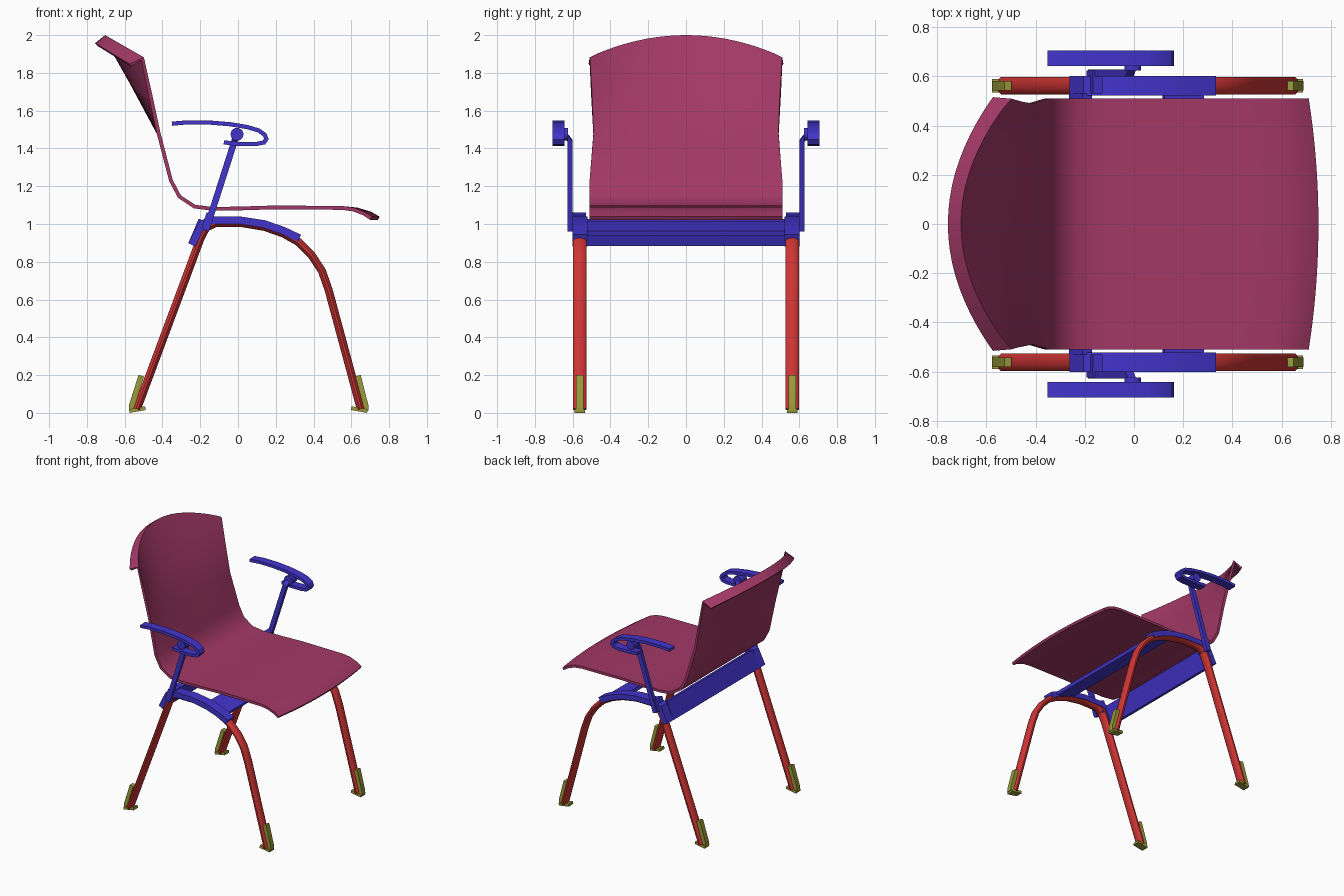
import bpy, bmesh, math
from mathutils import Vector

cube = bpy.data.objects.get("Cube")
if cube:
    bpy.data.objects.remove(cube, do_unlink=True)


def material(name, rgb):
    m = bpy.data.materials.new(name)
    m.use_nodes = True
    m.diffuse_color = (*rgb, 1)
    m.node_tree.nodes["Principled BSDF"].inputs["Base Color"].default_value = (*rgb, 1)
    return m


PLUM = material("plum", (0.36, 0.04, 0.13))
RED = material("red", (0.62, 0.035, 0.035))
BLUE = material("blue", (0.055, 0.035, 0.6))
OLIVE = material("olive", (0.33, 0.33, 0.045))


def finish(name, bm, mat, mirror=False, thickness=0):
    bmesh.ops.recalc_face_normals(bm, faces=bm.faces)
    me = bpy.data.meshes.new(name)
    bm.to_mesh(me)
    bm.free()
    me.materials.append(mat)
    ob = bpy.data.objects.new(name, me)
    bpy.context.collection.objects.link(ob)
    bpy.ops.object.select_all(action="DESELECT")
    ob.select_set(True)
    bpy.context.view_layer.objects.active = ob
    if thickness:
        mod = ob.modifiers.new("Thickness", "SOLIDIFY")
        mod.thickness, mod.offset = thickness, 0
        bpy.ops.object.modifier_apply(modifier=mod.name)
    bpy.ops.object.shade_smooth_by_angle(angle=math.radians(32))
    if mirror:
        mod = ob.modifiers.new("Mirror", "MIRROR")
        mod.use_axis = (False, True, False)
    return ob


def rect(t, y0, y1):
    return [(-t / 2, y0), (t / 2, y0), (t / 2, y1), (-t / 2, y1)]


def oval(t, w, y, sides=12):
    angles = [math.tau * (i + 0.5) / sides for i in range(sides)]
    return [(t / 2 * math.cos(a), y + w / 2 * math.sin(a)) for a in angles]


def sweep(name, path, section, mat, mirror=True):
    """Sweep a (normal, y) section along (x, z[, y shift]) points."""
    bm = bmesh.new()
    pts = [Vector((p[0], p[1])) for p in path]
    rings = []
    for i, p in enumerate(pts):
        before = (p - pts[i - 1]).normalized() if i else None
        after = (pts[i + 1] - p).normalized() if i < len(pts) - 1 else None
        tangent = ((before or after) + (after or before)).normalized()
        scale = 1 / max(0.5, tangent.dot(before or after))
        nx, nz = -tangent.y * scale, tangent.x * scale
        shift = path[i][2] if len(path[i]) > 2 else 0
        rings.append([bm.verts.new((p.x + nx * a, y + shift, p.y + nz * a)) for a, y in section])
    n = len(section)
    for r, s in zip(rings, rings[1:]):
        for k in range(n):
            bm.faces.new((r[k], r[(k + 1) % n], s[(k + 1) % n], s[k]))
    bm.faces.new(rings[0])
    bm.faces.new(rings[-1])
    return finish(name, bm, mat, mirror)


# Seat shell: middle x, z, edge offset in x, z, half width
rows = [
    (0.745, 1.03, -0.04, 0, 0.51), (0.7, 1.056, -0.035, 0, 0.51),
    (0.63, 1.077, -0.02, 0, 0.51), (0.55, 1.085, 0, 0, 0.51),
    (0.2, 1.088, 0, 0, 0.51), (0, 1.082, 0, 0, 0.51),
    (-0.13, 1.08, 0, 0, 0.51), (-0.23, 1.092, 0, 0, 0.51),
    (-0.31, 1.145, 0, 0, 0.51), (-0.355, 1.23, 0, 0, 0.51),
    (-0.42, 1.48, 0, 0, 0.49), (-0.565, 1.75, 0.1, -0.06, 0.5),
    (-0.705, 1.99, 0.2, -0.115, 0.51), (-0.75, 1.95, 0.18, -0.11, 0.51),
]
COLS = 20
bm = bmesh.new()
grid = []
for x, z, dx, dz, half in rows:
    ts = [2 * i / COLS - 1 for i in range(COLS + 1)]
    grid.append([bm.verts.new((x + dx * t * t, half * t, z + dz * t * t)) for t in ts])
for a, b in zip(grid, grid[1:]):
    for i in range(COLS):
        bm.faces.new((a[i], a[i + 1], b[i + 1], b[i]))
finish("seat_shell", bm, PLUM, thickness=0.02)

# Bent leg tubes
sweep("leg_frame", [(-0.535, 0.02), (-0.2, 0.92), (-0.17, 0.98), (-0.12, 1.005), (0.02, 1.005),
                    (0.14, 0.985), (0.24, 0.95), (0.32, 0.905), (0.39, 0.835), (0.445, 0.75),
                    (0.48, 0.65), (0.65, 0.02)], oval(0.044, 0.075, 0.5625), RED)

# Sleeves over the tubes and the two crossbars
sweep("frame_sleeve", [(-0.245, 0.89), (-0.19, 1.0), (-0.14, 1.02), (0.01, 1.02), (0.14, 1.0),
                       (0.24, 0.965), (0.325, 0.925)], rect(0.04, 0.522, 0.602), BLUE)
sweep("rear_crossbar", [(-0.245, 0.89), (-0.19, 1.02)], rect(0.04, -0.53, 0.53), BLUE, False)
sweep("front_crossbar", [(0.12, 1.0), (0.28, 0.95)], rect(0.025, -0.53, 0.53), BLUE, False)

# Arm supports
sweep("arm_bracket", [(-0.175, 0.97), (-0.147, 1.055)], rect(0.04, 0.53, 0.625), BLUE)
sweep("arm_post", [(-0.17, 0.965), (-0.018, 1.44), (-0.005, 1.485, 0.035)],
      rect(0.034, 0.6, 0.628), BLUE)

# Arm pivot
bm = bmesh.new()
bmesh.ops.create_cone(bm, cap_ends=True, segments=20, radius1=0.034, radius2=0.034, depth=0.07)
for v in bm.verts:
    v.co = (v.co.x - 0.005, v.co.z + 0.66, v.co.y + 1.475)
finish("arm_pivot", bm, BLUE, True)

# Curled arm pad
sweep("arm_pad", [(-0.35, 1.531), (-0.27, 1.538), (-0.15, 1.537), (-0.04, 1.528), (0.05, 1.513),
                  (0.11, 1.495), (0.142, 1.472), (0.15, 1.45), (0.138, 1.432), (0.1, 1.424),
                  (0, 1.424), (-0.075, 1.432)], rect(0.022, 0.642, 0.706), BLUE)

# Foot clips and glides
for label, outer, glide in (
        ("rear", [(-0.562, 0.012), (-0.562, 0.04), (-0.512, 0.197)], [(-0.575, 0.01), (-0.49, 0.025)]),
        ("front", [(0.675, 0.012), (0.675, 0.04), (0.635, 0.197)], [(0.6, 0.025), (0.685, 0.01)])):
    sweep(label + "_foot_clip", outer, rect(0.03, 0.542, 0.582), OLIVE)
    sweep(label + "_foot_glide", glide, rect(0.02, 0.535, 0.59), OLIVE)
